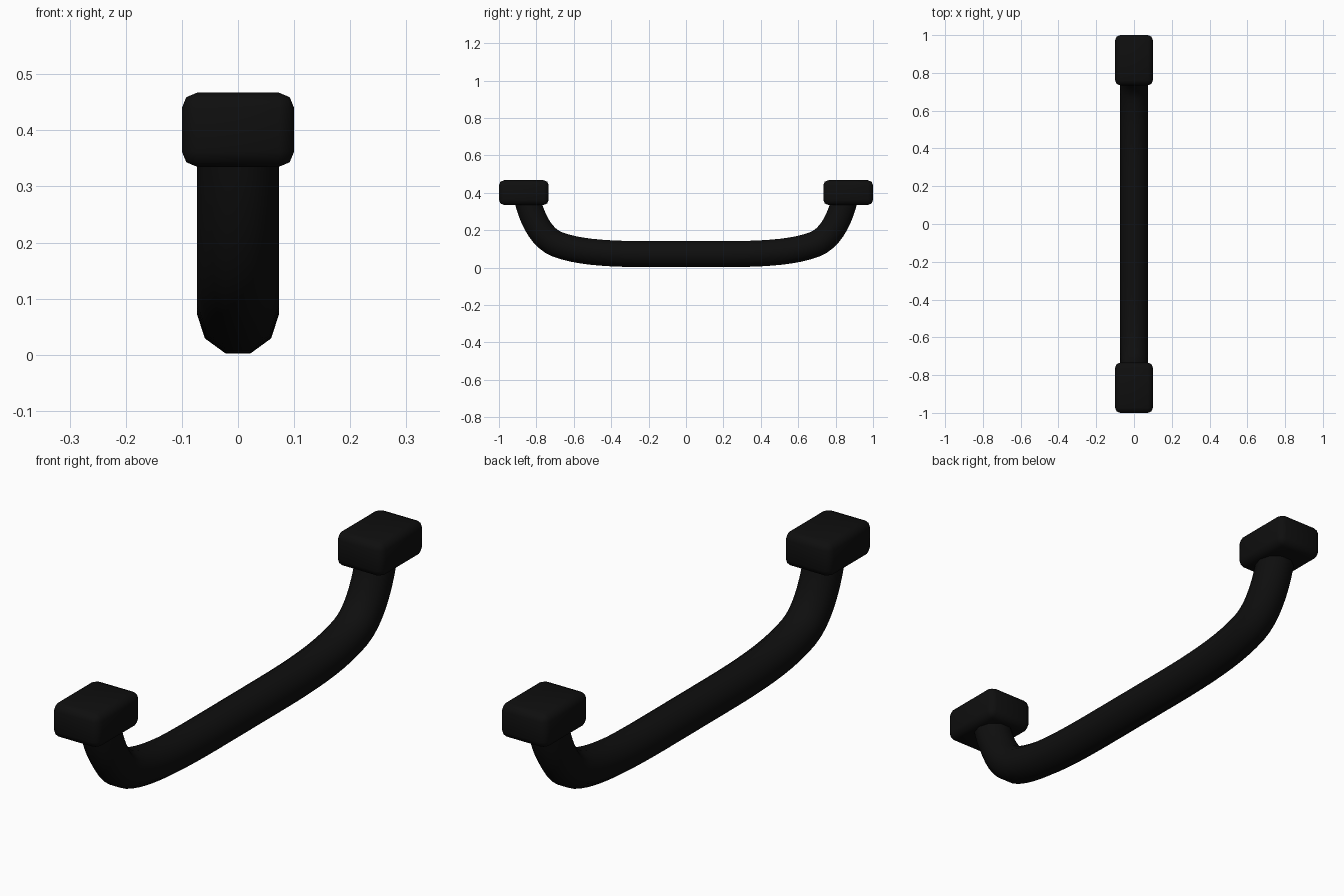
import bpy, bmesh, math
from mathutils import Vector
from mathutils.geometry import interpolate_bezier

cube = bpy.data.objects.get("Cube")
if cube:
    bpy.data.objects.remove(cube)

black = bpy.data.materials.new("matte black")
black.use_nodes = True
colour = (0.0045, 0.0045, 0.0045, 1)
black.diffuse_color = colour
bsdf = next(n for n in black.node_tree.nodes if n.type == 'BSDF_PRINCIPLED')
bsdf.inputs["Base Color"].default_value = colour
bsdf.inputs["Roughness"].default_value = 0.6


def add_object(name, bm, angle):
    bmesh.ops.recalc_face_normals(bm, faces=bm.faces)
    mesh = bpy.data.meshes.new(name)
    bm.to_mesh(mesh)
    bm.free()
    mesh.materials.append(black)
    obj = bpy.data.objects.new(name, mesh)
    bpy.context.collection.objects.link(obj)
    bpy.ops.object.select_all(action='DESELECT')
    obj.select_set(True)
    bpy.context.view_layer.objects.active = obj
    bpy.ops.object.shade_smooth_by_angle(angle=math.radians(angle))
    return obj


# Bowed grip: ten-sided tube along a mirrored path in the YZ plane
def yz(y, z):
    return Vector((0, y, z))


flat = interpolate_bezier(yz(0.2, 0.072), yz(0.42, 0.072), yz(0.58, 0.082), yz(0.69, 0.125), 10)
bend = interpolate_bezier(yz(0.69, 0.125), yz(0.775, 0.158), yz(0.825, 0.265), yz(0.85, 0.37), 10)
half = flat + bend[1:]
path = [yz(-p.y, p.z) for p in reversed(half)] + half

RADIUS, SIDES = 0.073, 10
bm = bmesh.new()
rings = []
for i, p in enumerate(path):
    tangent = (path[min(i + 1, len(path) - 1)] - path[max(i - 1, 0)]).normalized()
    normal = Vector((0, -tangent.z, tangent.y))
    ring = []
    for s in range(SIDES):
        a = math.tau * s / SIDES
        ring.append(bm.verts.new(p + RADIUS * (Vector((math.cos(a), 0, 0)) + normal * math.sin(a))))
    rings.append(ring)
for r0, r1 in zip(rings, rings[1:]):
    for s in range(SIDES):
        t = (s + 1) % SIDES
        bm.faces.new((r0[s], r0[t], r1[t], r1[s]))
bm.faces.new(rings[0])
bm.faces.new(rings[-1])
add_object("grip", bm, 50)

# Rounded mounting block at each end
for name, side in (("front_mount", -1), ("back_mount", 1)):
    bm = bmesh.new()
    bmesh.ops.create_cube(bm, size=1)
    bmesh.ops.scale(bm, vec=(0.2, 0.266, 0.132), verts=bm.verts)
    bmesh.ops.bevel(bm, geom=bm.edges[:], offset=0.027, segments=2, profile=0.5, affect='EDGES')
    bmesh.ops.translate(bm, vec=(0, side * 0.867, 0.401), verts=bm.verts)
    add_object(name, bm, 50)
